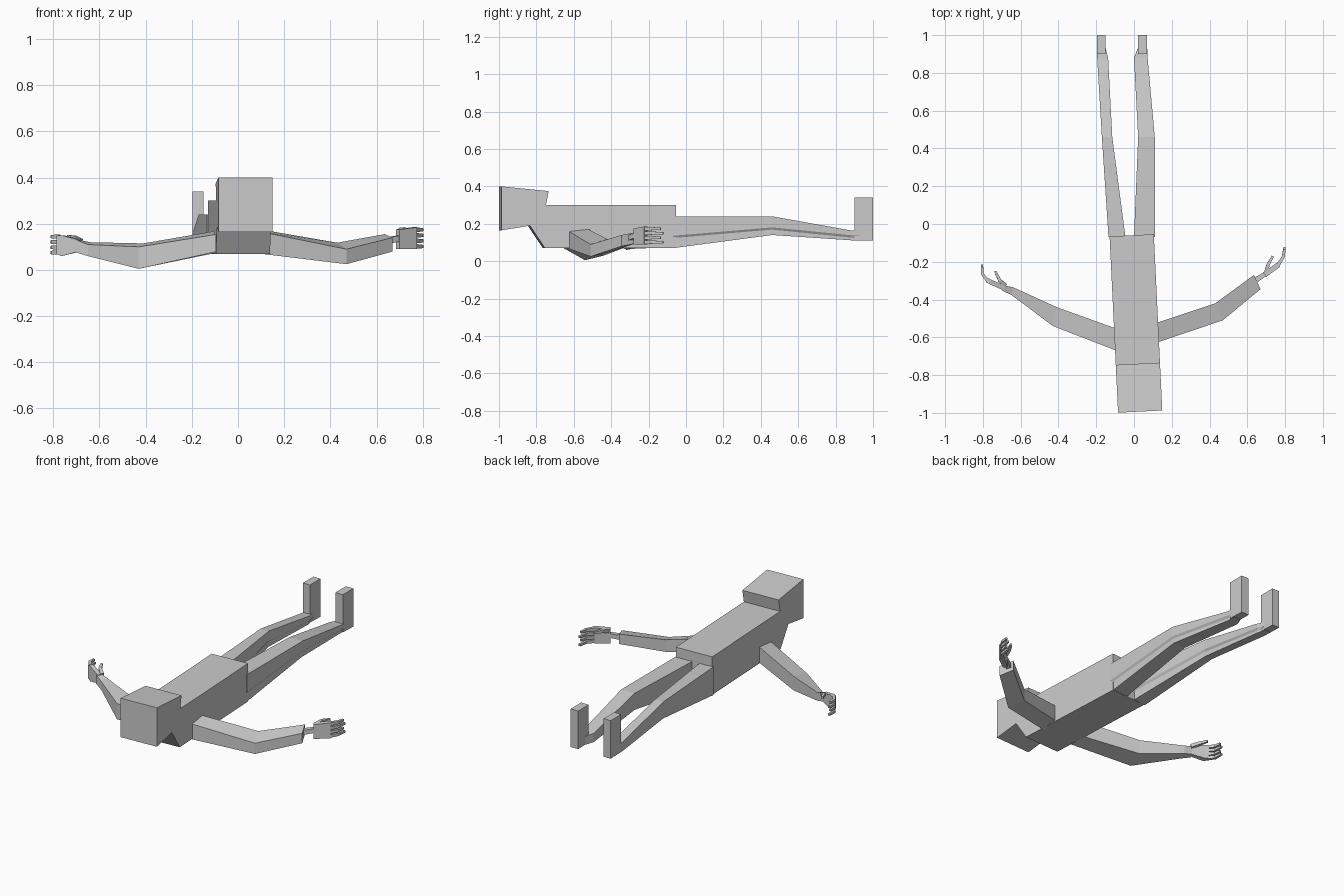
import bpy, bmesh
from mathutils import Vector

grey = bpy.data.materials.new("plain grey")
grey.diffuse_color = (0.6, 0.6, 0.6, 1)


def loft(name, sections):
    """Skin equal-length rings of points and cap both ends."""
    bm = bmesh.new()
    rings = [[bm.verts.new(p) for p in s] for s in sections]
    n = len(rings[0])
    for a, b in zip(rings, rings[1:]):
        for i in range(n):
            j = (i + 1) % n
            bm.faces.new((a[i], a[j], b[j], b[i]))
    bm.faces.new(rings[0])
    bm.faces.new(rings[-1])
    bmesh.ops.recalc_face_normals(bm, faces=bm.faces)
    me = bpy.data.meshes.new(name)
    bm.to_mesh(me)
    bm.free()
    me.materials.append(grey)
    ob = bpy.data.objects.new(name, me)
    bpy.context.collection.objects.link(ob)
    return ob


def bar(name, points, sizes):
    """Thin square bar along a path."""
    pts = [Vector(p) for p in points]
    rings = []
    for i, p in enumerate(pts):
        d = (pts[min(i + 1, len(pts) - 1)] - pts[max(i - 1, 0)]).normalized()
        s = d.cross(Vector((0, 0, 1))).normalized() * sizes[i]
        u = s.cross(d).normalized() * sizes[i]
        rings.append([p - s - u, p + s - u, p + s + u, p - s + u])
    return loft(name, rings)


# head and torso: one side profile swept across the slightly turned body
profile = [(-0.993, 0.165), (-0.993, 0.40), (-0.74, 0.375), (-0.755, 0.30),
           (-0.06, 0.30), (-0.06, 0.07), (-0.76, 0.07), (-0.84, 0.19)]
sides = []
for half in (-0.117, 0.117):
    sides.append([(0.033 - (y + 1) * 0.048 + half, y + half * 0.05, z)
                  for y, z in profile])
loft("head_and_torso", sides)

# legs: y, bottom, middle, top and the x range at each joint
leg_z = [(-0.07, 0.07, 0.13, 0.24), (0.46, 0.14, 0.175, 0.24),
         (0.88, 0.112, 0.133, 0.165), (0.93, 0.11, 0.13, 0.16)]
legs = {
    "left_leg": [(-0.135, -0.045), (-0.17, -0.115), (-0.195, -0.137), (-0.195, -0.15)],
    "right_leg": [(0.0, 0.11), (0.022, 0.11), (0.0, 0.072), (0.02, 0.07)],
}
for name, xs in legs.items():
    rings = []
    for (y, b, m, t), (x0, x1) in zip(leg_z, xs):
        s = 0.008   # underside set back on the +x side, leaving a ledge
        rings.append([(x0, y, b), (x1 - s, y, b), (x1 - s, y, m - 0.006),
                      (x1, y, m + 0.006), (x1, y, t), (x0, y, t)])
    loft(name, rings)

# upright feet
for name, x0, x1 in (("left_foot", -0.197, -0.15), ("right_foot", 0.02, 0.07)):
    loft(name, [[(x0, y, z0), (x1, y, z0), (x1, y, 0.34), (x0, y, 0.34)]
                for y, z0 in ((0.9, 0.113), (1.0, 0.11))])


def arm(name, joints):
    """Each joint: front x, y, bottom, top, then back x, y, bottom, top."""
    loft(name, [[(a, b, c), (a, b, d), (e, f, h), (e, f, g)]
                for a, b, c, d, e, f, g, h in joints])


# arms, shoulder to elbow to wrist
arm("left_arm", [
    (-0.09, -0.672, 0.08, 0.155, -0.09, -0.555, 0.075, 0.17),
    (-0.43, -0.54, 0.005, 0.10, -0.41, -0.44, 0.03, 0.115),
    (-0.65, -0.375, 0.06, 0.11, -0.64, -0.335, 0.07, 0.12),
    (-0.70, -0.352, 0.075, 0.13, -0.69, -0.325, 0.08, 0.13)])
arm("right_arm", [
    (0.10, -0.635, 0.07, 0.165, 0.10, -0.53, 0.08, 0.175),
    (0.47, -0.51, 0.025, 0.09, 0.43, -0.42, 0.045, 0.118),
    (0.67, -0.345, 0.08, 0.14, 0.635, -0.27, 0.095, 0.155)])

# palms, standing on edge
arm("left_palm", [
    (-0.69, -0.352, 0.08, 0.13, -0.68, -0.328, 0.08, 0.13),
    (-0.765, -0.318, 0.06, 0.15, -0.755, -0.295, 0.065, 0.15),
    (-0.785, -0.308, 0.07, 0.15, -0.775, -0.285, 0.07, 0.15)])
bar("right_wrist", [(0.64, -0.30, 0.125), (0.71, -0.255, 0.14)], [0.014, 0.012])
arm("right_palm", [
    (0.70, -0.28, 0.09, 0.175, 0.685, -0.258, 0.09, 0.175),
    (0.775, -0.225, 0.09, 0.185, 0.755, -0.205, 0.09, 0.185)])

# four curled fingers and a thumb on each hand
for i in range(4):
    z = 0.075 + i * 0.023
    bar(f"left_finger_{i + 1}",
        [(-0.775, -0.30, z), (-0.803, -0.265, z), (-0.805, -0.215 - 0.01 * (i % 2), z)],
        [0.009, 0.008, 0.006])
    z = 0.102 + i * 0.024
    bar(f"right_finger_{i + 1}",
        [(0.76, -0.22, z), (0.79, -0.175, z), (0.797, -0.122 - 0.012 * (i % 2), z)],
        [0.010, 0.008, 0.006])
bar("left_thumb", [(-0.68, -0.325, 0.125), (-0.71, -0.30, 0.14), (-0.735, -0.25, 0.145)],
    [0.010, 0.009, 0.006])
bar("right_thumb", [(0.70, -0.255, 0.165), (0.71, -0.215, 0.175), (0.735, -0.17, 0.175)],
    [0.011, 0.009, 0.006])
